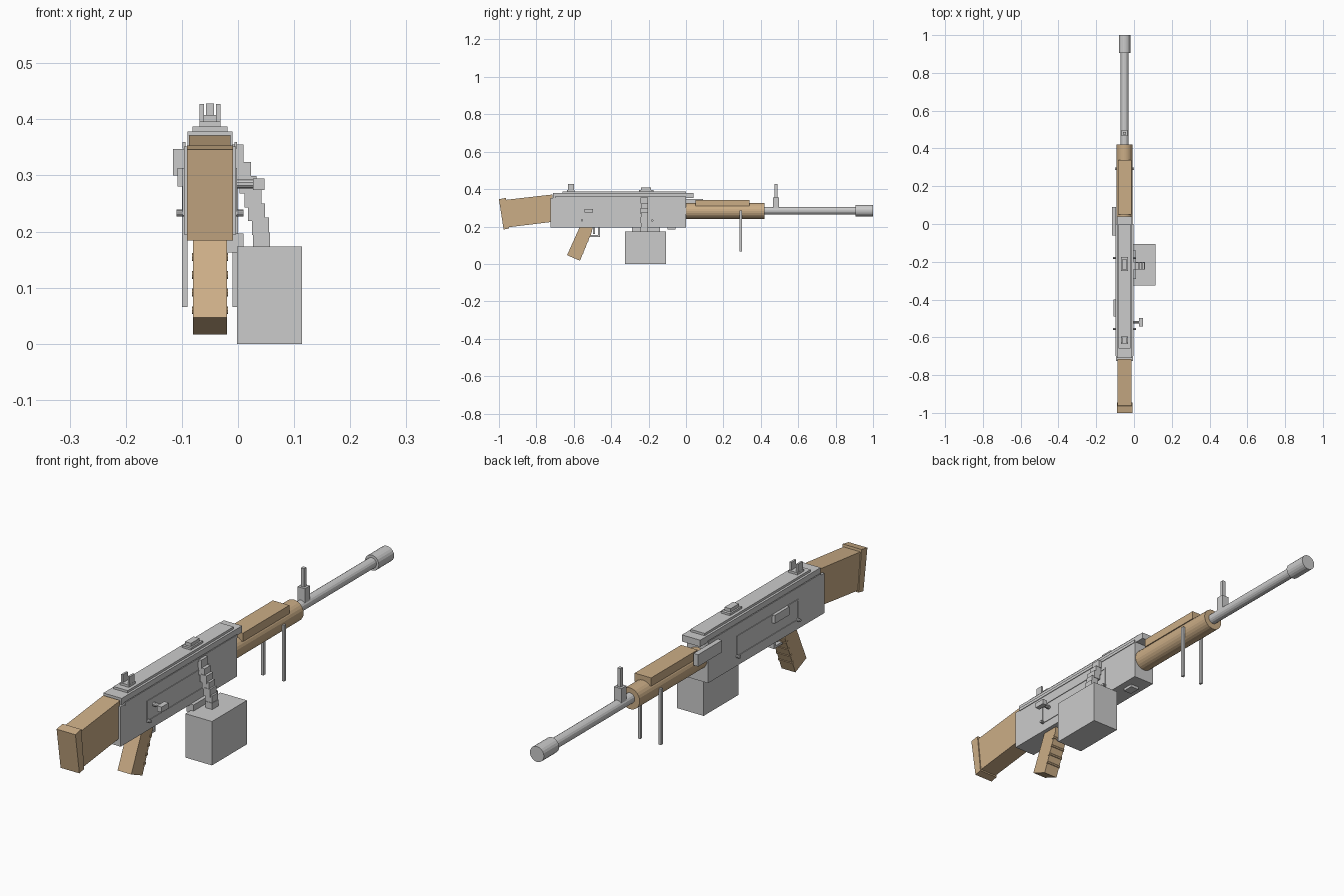
import bpy, math
from mathutils import Vector

if "Cube" in bpy.data.objects:
    bpy.data.objects.remove(bpy.data.objects["Cube"])

CX = -0.05          # centre plane of the body
BORE = 0.285        # height of the barrel axis

wood = bpy.data.materials.new("wood")
wood.diffuse_color = (0.60, 0.42, 0.24, 1)
wood.use_nodes = True
wood.node_tree.nodes["Principled BSDF"].inputs["Base Color"].default_value = wood.diffuse_color


def finish(obj, mat):
    if mat:
        obj.data.materials.append(mat)
    return obj


def mesh_object(name, verts, faces, mat=None):
    me = bpy.data.meshes.new(name)
    me.from_pydata(verts, [], faces)
    obj = bpy.data.objects.new(name, me)
    bpy.context.collection.objects.link(obj)
    return finish(obj, mat)


def profile(name, pts, x0, x1, mat=None):
    """Extrude a clockwise (y, z) outline from x0 to x1."""
    n = len(pts)
    verts = [(x, y, z) for x in (x0, x1) for y, z in pts]
    faces = [tuple(range(n))[::-1], tuple(range(n, 2 * n))]
    faces += [(i, (i + 1) % n, n + (i + 1) % n, n + i) for i in range(n)]
    obj = mesh_object(name, verts, faces, mat)
    import bmesh
    bm = bmesh.new()
    bm.from_mesh(obj.data)
    bmesh.ops.recalc_face_normals(bm, faces=bm.faces)
    bm.to_mesh(obj.data)
    bm.free()
    return obj


def box(name, x0, x1, y0, y1, z0, z1, mat=None):
    return profile(name, [(y0, z0), (y0, z1), (y1, z1), (y1, z0)], x0, x1, mat)


def rod(name, a, b, r, sides=16, mat=None):
    a, b = Vector(a), Vector(b)
    bpy.ops.mesh.primitive_cylinder_add(vertices=sides, radius=r,
                                        depth=(b - a).length, location=(a + b) / 2)
    obj = bpy.context.object
    obj.rotation_euler = (b - a).to_track_quat('Z', 'Y').to_euler()
    obj.name = name
    return finish(obj, mat)


def centred(name, half, y0, y1, z0, z1, mat=None):
    return box(name, CX - half, CX + half, y0, y1, z0, z1, mat)


# Receiver and stepped top cover
centred("receiver", 0.046, -0.725, 0.0, 0.195, 0.352)
centred("top_cover", 0.040, -0.71, 0.04, 0.352, 0.378)
centred("cover_rib", 0.031, -0.66, 0.0, 0.378, 0.387)
centred("cover_latch_base", 0.019, -0.25, -0.175, 0.387, 0.395)
centred("cover_latch", 0.013, -0.24, -0.187, 0.395, 0.408)
centred("ejection_plate", 0.018, -0.10, -0.055, 0.184, 0.197)

# Side panels, rails and cross pins
for s, side in ((-1, "left"), (1, "right")):
    xs = sorted((CX + s * 0.044, CX + s * 0.0485))
    box(f"{side}_upper_rail", *xs, -0.70, 0.0, 0.348, 0.36)
    box(f"{side}_lower_rail", *xs, -0.56, -0.18, 0.229, 0.234)
    box(f"{side}_middle_rail", *xs, -0.56, -0.18, 0.308, 0.313)
    for y in (-0.56, -0.18):
        box(f"{side}_rail_end", *xs, y - 0.003, y + 0.003, 0.229, 0.313)
for y in (-0.556, -0.18):
    rod("cross_pin", (CX - 0.06, y, 0.233), (CX + 0.06, y, 0.233), 0.006, 10)
box("left_feed_guide", -0.116, -0.096, -0.06, 0.09, 0.30, 0.347)
box("left_port_cover", -0.108, -0.096, -0.49, -0.40, 0.28, 0.313)

# Charging handle
rod("charging_shaft", (-0.01, -0.52, 0.285), (0.03, -0.52, 0.285), 0.008, 10)
box("charging_knob", 0.027, 0.047, -0.543, -0.498, 0.274, 0.295)

# Shoulder stock and angled butt plate
profile("stock", [(-0.715, 0.225), (-0.715, 0.371), (-0.97, 0.342), (-0.95, 0.196)],
        CX - 0.037, CX + 0.037, wood)
profile("butt_plate", [(-0.945, 0.19), (-0.963, 0.353), (-1.0, 0.346), (-0.975, 0.184)],
        CX - 0.041, CX + 0.041, wood)

# Pistol grip with finger ribs
profile("grip", [(-0.567, 0.20), (-0.636, 0.047), (-0.567, 0.017), (-0.502, 0.175), (-0.50, 0.20)],
        CX - 0.03, CX + 0.03, wood)
for i in range(4):
    t = 0.13 + 0.2 * i
    y, z = -0.502 - 0.065 * t, 0.175 - 0.158 * t
    rod("grip_rib", (CX - 0.032, y - 0.005, z), (CX + 0.032, y - 0.005, z), 0.007, 8, wood)

# Trigger and guard
centred("trigger", 0.006, -0.497, -0.487, 0.16, 0.197)
centred("trigger_guard_bar", 0.012, -0.517, -0.46, 0.145, 0.154)
centred("trigger_guard_post", 0.012, -0.470, -0.46, 0.145, 0.197)

# Barrel, muzzle and handguard
rod("handguard", (CX, -0.01, BORE - 0.002), (CX, 0.42, BORE - 0.002), 0.042, 24, wood)
centred("handguard_top", 0.036, 0.05, 0.34, 0.31, 0.343, wood)
rod("barrel", (CX, 0.40, BORE), (CX, 0.95, BORE), 0.0205, 16)
rod("muzzle", (CX, 0.905, BORE), (CX, 1.0, BORE), 0.0305, 20)

# Rear sight with two ears, front sight post
centred("rear_sight_base", 0.019, -0.635, -0.595, 0.384, 0.396)
for x in (CX - 0.0145, CX + 0.0145):
    box("rear_sight_ear", x - 0.004, x + 0.004, -0.63, -0.60, 0.39, 0.427)
centred("front_sight_base", 0.016, 0.465, 0.497, 0.295, 0.355)
centred("front_sight_post", 0.007, 0.474, 0.488, 0.35, 0.428)

# Bipod legs
for s in (-1, 1):
    x = CX + s * 0.045
    box("bipod_leg", x - 0.005, x + 0.005, 0.287, 0.299, 0.066, 0.287)

# Ammunition box, bracket and stepped feed belt
box("ammo_box", -0.002, 0.114, -0.325, -0.107, 0.0, 0.173)
box("ammo_bracket", -0.022, 0.01, -0.29, -0.14, 0.163, 0.197)
belt = [(0.042, 0.18), (0.040, 0.207), (0.033, 0.232), (0.027, 0.256),
        (0.018, 0.281), (0.008, 0.306), (-0.005, 0.335)]
for i, (x, z) in enumerate(belt):
    w = 0.018 if i % 2 else 0.020
    box("belt_link", x - 0.015, x + 0.015, -0.222 - w, -0.222 + w, z - 0.013, z + 0.022 * (i < 6) + 0.024 * (i == 6) - 0.004)
